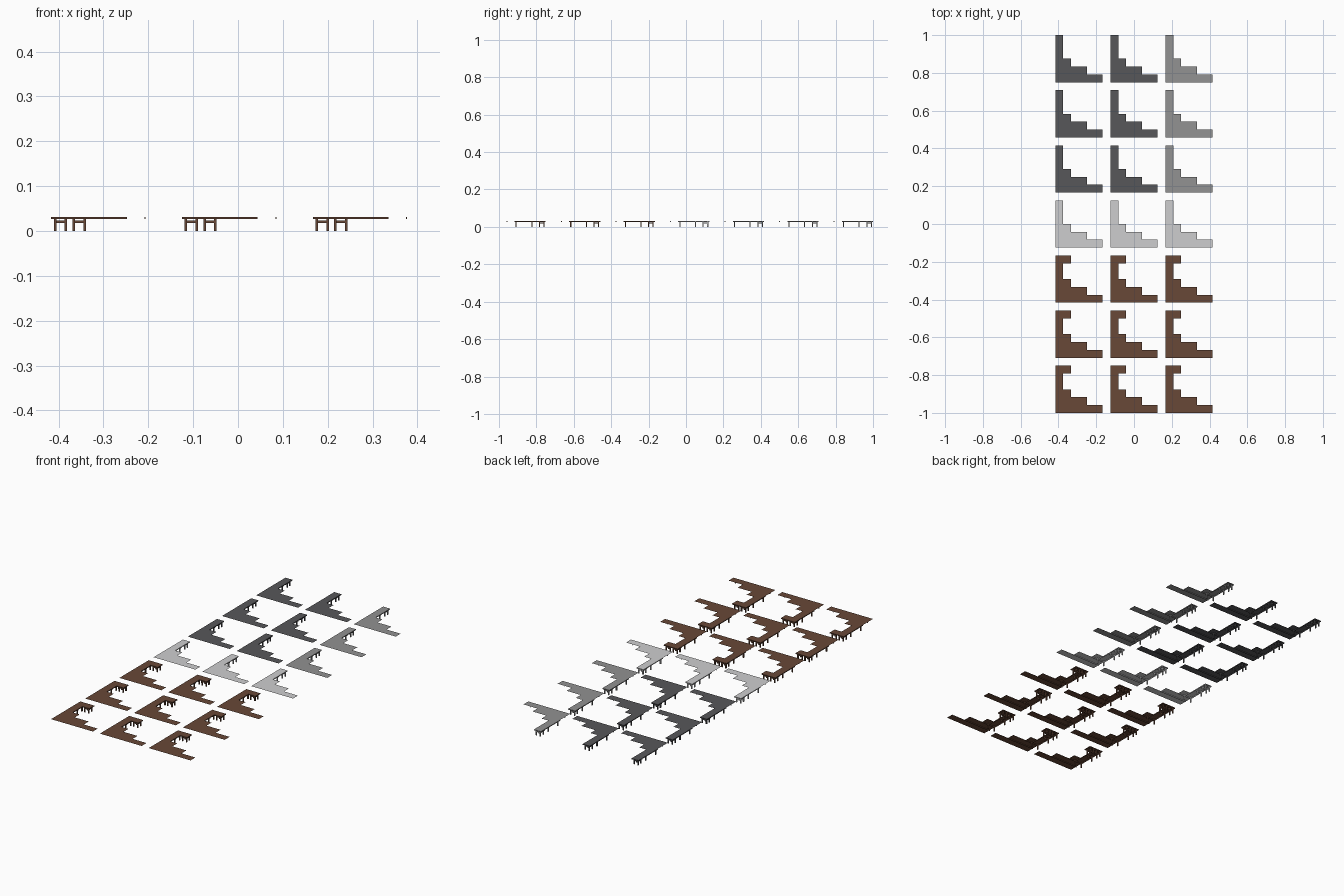
import bpy, bmesh

if "Cube" in bpy.data.objects:
    bpy.data.objects.remove(bpy.data.objects["Cube"])

C = 1 / 24            # one tile
TOP = 0.0315          # deck height
RIM_H, RIM_T = 0.0045, 0.003
LEG, INSET = 0.0055, 0.006
RAIL_LO, RAIL_HI = 0.018, 0.023


def material(name, srgb):
    m = bpy.data.materials.new(name)
    m.diffuse_color = [(c / 255 / 12.92 if c < 10 else ((c / 255 + 0.055) / 1.055) ** 2.4)
                       for c in srgb] + [1]
    m.use_nodes = True
    m.node_tree.nodes["Principled BSDF"].inputs["Base Color"].default_value = m.diffuse_color
    return m


BROWN = material("brown wood", (104, 72, 55))
LIGHT = material("light stone", (206, 206, 207))
DARK = material("dark stone", (87, 87, 90))
MID = material("mid grey stone", (146, 146, 146))


def box(bm, x0, x1, y0, y1, z0, z1):
    v = [bm.verts.new((x, y, z)) for z in (z0, z1) for y in (y0, y1) for x in (x0, x1)]
    for f in ((0, 2, 3, 1), (4, 5, 7, 6), (0, 1, 5, 4), (2, 6, 7, 3), (0, 4, 6, 2), (1, 3, 7, 5)):
        bm.faces.new([v[i] for i in f])


def finish(bm, name, mat, loc):
    me = bpy.data.meshes.new(name)
    bm.to_mesh(me)
    bm.free()
    me.materials.append(mat)
    ob = bpy.data.objects.new(name, me)
    ob.location = loc
    bpy.context.collection.objects.link(ob)


# column, row, edges with a rim: F front, B back, L left, R right
TILES = ([(i, 0, "") for i in range(6)] + [(i, 1, "F") for i in range(4)] +
         [(0, 2, "FL"), (1, 2, "FL"), (0, 3, "LR"), (0, 4, "FLR"), (0, 5, "FBLR")])


def build_set(x, y, mat, extra):
    deck, rim, legs = bmesh.new(), bmesh.new(), bmesh.new()
    for i, j, edges in TILES + ([(1, 5, "FBLR")] if extra else []):
        x0, y0 = i * C, j * C
        x1, y1 = x0 + C, y0 + C
        # flat deck sheet
        deck.faces.new([deck.verts.new((a, b, TOP))
                        for a, b in ((x0, y0), (x1, y0), (x1, y1), (x0, y1))])
        # rim strips hanging under open edges
        z = (TOP - RIM_H, TOP - 0.0001)
        strips = {"F": (x0, x1, y0, y0 + RIM_T), "B": (x0, x1, y1 - RIM_T, y1),
                  "L": (x0, x0 + RIM_T, y0, y1), "R": (x1 - RIM_T, x1, y0, y1)}
        for e in edges:
            box(rim, *strips[e], *z)
        # small inner corner pieces on the fully joined tiles
        if j == 0 and i > 0:
            box(rim, x0, x0 + 0.002, y1 - 0.002, y1, *z)
        # legs at outer corners
        lx = {"L": x0 + INSET, "R": x1 - INSET - LEG}
        ly = {"F": y0 + INSET, "B": y1 - INSET - LEG}
        for a in "LR":
            for b in "FB":
                if a in edges and b in edges:
                    box(legs, lx[a], lx[a] + LEG, ly[b], ly[b] + LEG, 0, TOP - 0.001)
        # cross rails between pairs of legs
        r = 0.001
        for b in "FB":
            if b in edges and "L" in edges and "R" in edges:
                box(legs, lx["L"] + LEG, lx["R"], ly[b] + r, ly[b] + LEG - r, RAIL_LO, RAIL_HI)
        for a in "LR":
            if a in edges and "F" in edges and "B" in edges:
                box(legs, lx[a] + r, lx[a] + LEG - r, ly["F"] + LEG, ly["B"], RAIL_LO, RAIL_HI)
    for bm, name in ((deck, "deck"), (rim, "deck_rim"), (legs, "support_legs")):
        finish(bm, name, mat, (x, y, 0))


# seven rows of three platform sets
for row in range(7):
    for col in range(3):
        if row < 3:
            mat = BROWN
        elif row == 3:
            mat = LIGHT
        else:
            mat = MID if col == 2 else DARK
        build_set(-10 * C + col * 7 * C, -1 + row * 7 * C, mat, row < 3)
